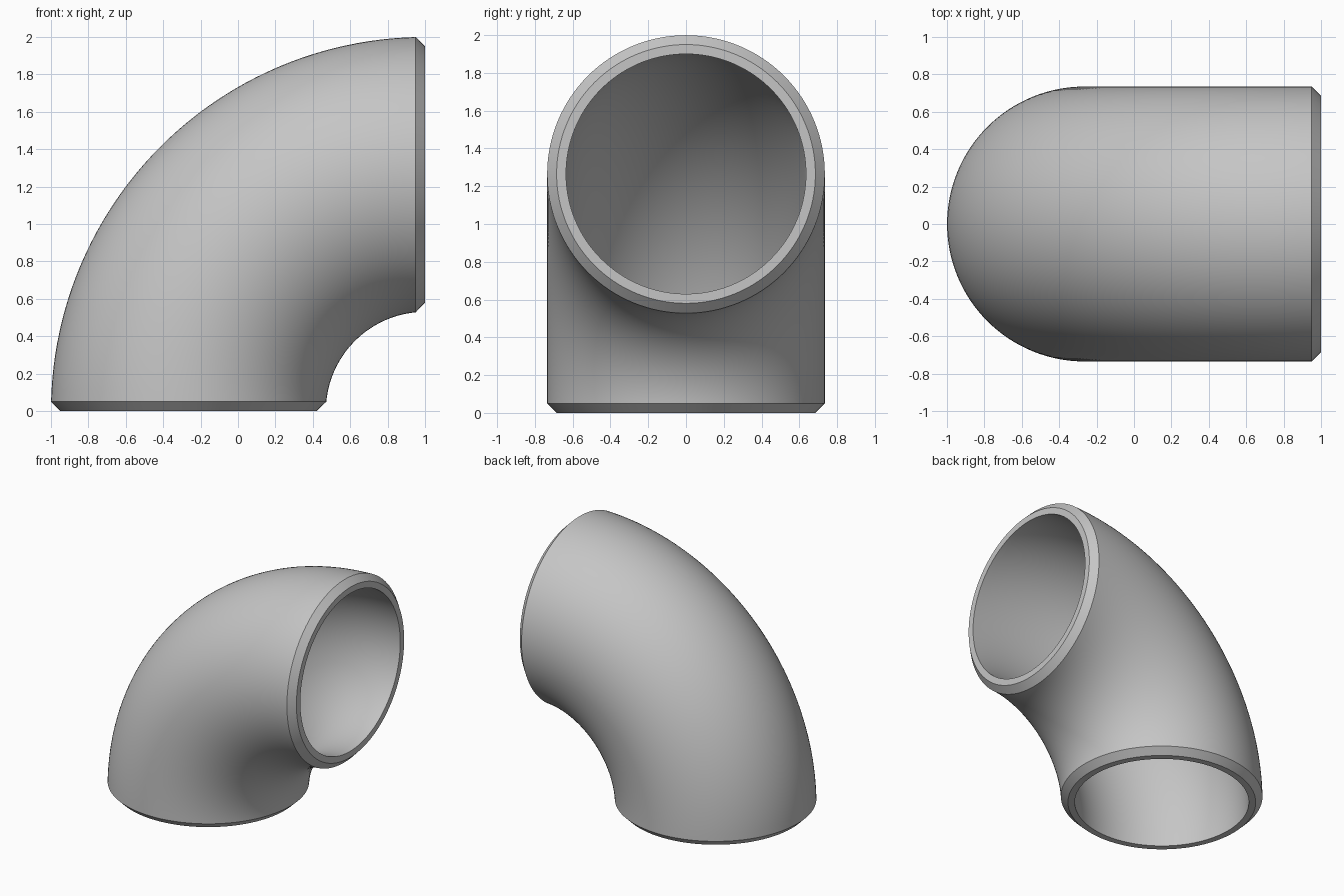
import bpy, bmesh
from math import sin, cos, pi, asin

cube = bpy.data.objects.get("Cube")
if cube:
    bpy.data.objects.remove(cube, do_unlink=True)

BEND = 1.265      # bend radius, centred on x = 1, z = 0
OUTER = 0.735     # outside radius of the tube
INNER = 0.635     # bore radius
BEVEL = 0.05      # chamfer at both mouths
SIDES, STEPS = 128, 48

grey = bpy.data.materials.new("Grey metal")
grey.use_nodes = True
colour = (0.56, 0.56, 0.56, 1)
grey.diffuse_color = colour
grey.node_tree.nodes["Principled BSDF"].inputs["Base Color"].default_value = colour


def ring(bm, radius, t, inset=0.0):
    """Ring of the tube at t (0 = bottom mouth, 1 = side mouth)."""
    verts = []
    for i in range(SIDES):
        a = 2 * pi * i / SIDES
        rho = BEND + radius * cos(a)
        start = asin(inset / rho)          # keeps the end rings flat
        angle = start + t * (pi / 2 - 2 * start)
        verts.append(bm.verts.new((1 - rho * cos(angle), radius * sin(a), rho * sin(angle))))
    return verts


# Pipe elbow: outer wall, chamfered mouth, bore, chamfered mouth
bm = bmesh.new()
ts = [i / STEPS for i in range(STEPS + 1)]
rings = [ring(bm, OUTER, t, BEVEL) for t in ts]
rings.append(ring(bm, OUTER - BEVEL, 1))
rings += [ring(bm, INNER, t) for t in reversed(ts)]
rings.append(ring(bm, OUTER - BEVEL, 0))
for a, b in zip(rings, rings[1:] + rings[:1]):
    for i in range(SIDES):
        j = (i + 1) % SIDES
        bm.faces.new((a[i], a[j], b[j], b[i]))
bmesh.ops.recalc_face_normals(bm, faces=bm.faces)

mesh = bpy.data.meshes.new("pipe_elbow")
bm.to_mesh(mesh)
bm.free()
mesh.materials.append(grey)
elbow = bpy.data.objects.new("pipe_elbow", mesh)
bpy.context.collection.objects.link(elbow)

# Smooth walls with crisp chamfer edges
bpy.ops.object.select_all(action='DESELECT')
elbow.select_set(True)
bpy.context.view_layer.objects.active = elbow
bpy.ops.object.shade_smooth_by_angle(angle=pi / 6)
